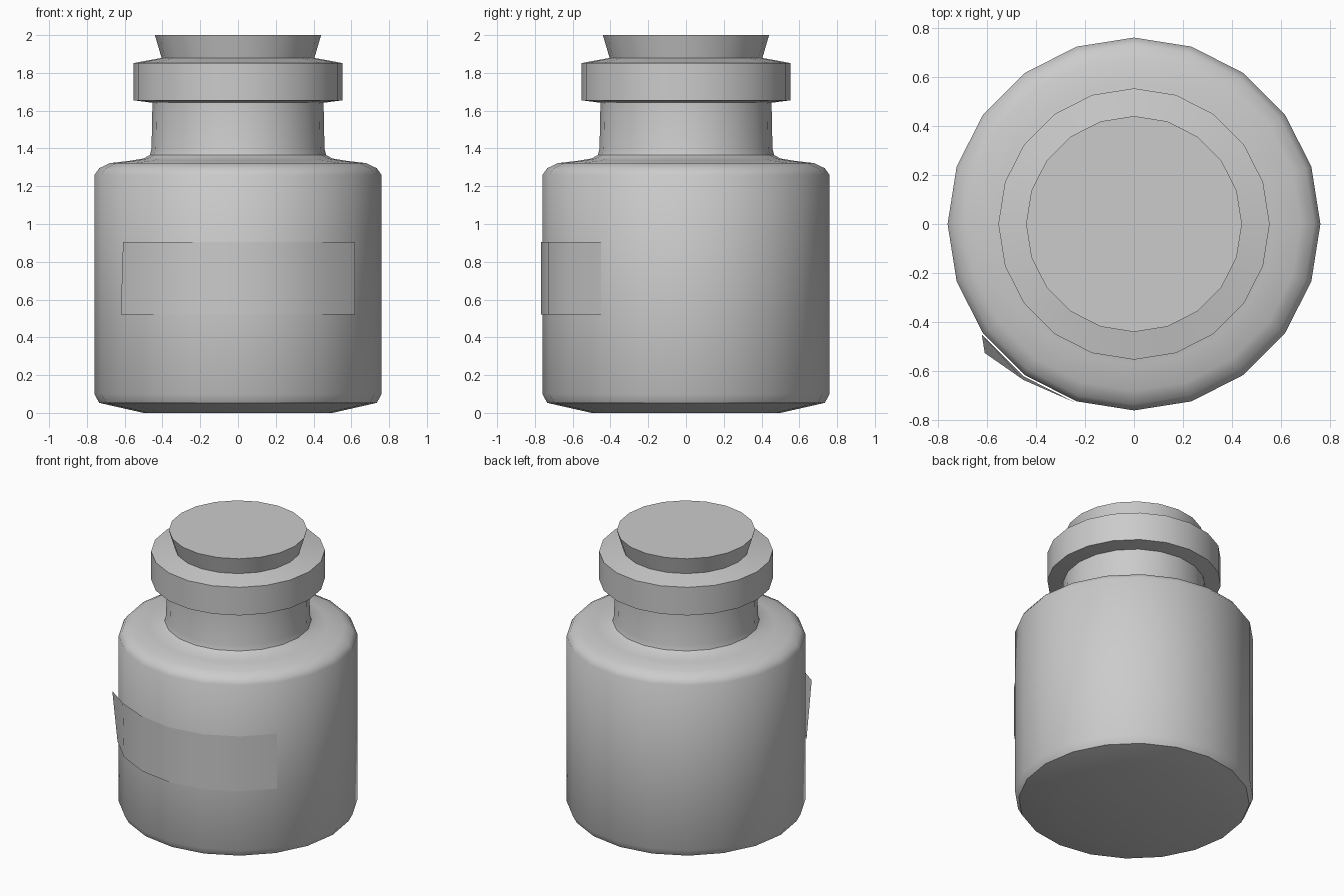
import bpy, bmesh
from math import sin, cos, radians, tau

if "Cube" in bpy.data.objects:
    bpy.data.objects.remove(bpy.data.objects["Cube"])

SIDES = 20


def finish(name, bm, angle=None):
    mesh = bpy.data.meshes.new(name)
    bm.to_mesh(mesh)
    bm.free()
    obj = bpy.data.objects.new(name, mesh)
    bpy.context.collection.objects.link(obj)
    if angle:
        bpy.ops.object.select_all(action='DESELECT')
        obj.select_set(True)
        bpy.context.view_layer.objects.active = obj
        bpy.ops.object.shade_smooth_by_angle(angle=radians(angle))
    return obj


def lathe(name, profile, cap_top, angle=40):
    """Turn (radius, height) points, listed bottom to top, about z."""
    bm = bmesh.new()
    rings = [[bm.verts.new((r * cos(tau * i / SIDES), r * sin(tau * i / SIDES), z))
              for i in range(SIDES)] for r, z in profile]
    for low, high in zip(rings, rings[1:]):
        for i in range(SIDES):
            j = (i + 1) % SIDES
            bm.faces.new((low[i], low[j], high[j], high[i]))
    bm.faces.new(rings[0][::-1])
    if cap_top:
        bm.faces.new(rings[-1])
    return finish(name, bm, angle)


# Bottle: base, body, rounded shoulder, neck and thick lip
lathe("bottle", [
    (0.50, 0.0), (0.735, 0.053), (0.76, 0.10), (0.76, 1.26), (0.735, 1.295),
    (0.68, 1.322), (0.57, 1.335), (0.50, 1.347), (0.467, 1.365), (0.458, 1.40),
    (0.453, 1.642), (0.553, 1.655), (0.553, 1.852), (0.40, 1.88)], cap_top=False)

# Tapered stopper, pushed into the lip
lathe("stopper", [(0.375, 1.78), (0.44, 2.0)], cap_top=True)

# Paper label wrapped over the front, its upper left corner peeling away
bm = bmesh.new()
columns = []
for i in range(7):
    a = radians(216 + 18 * i)
    x, y = 0.767 * cos(a), 0.767 * sin(a)
    peel = {0: (0.012, -0.075), 1: (0.0, -0.015)}.get(i, (0, 0))
    columns.append((bm.verts.new((x, y, 0.52)),
                    bm.verts.new((x + peel[0], y + peel[1], 0.905))))
for (a, b), (c, d) in zip(columns, columns[1:]):
    bm.faces.new((a, c, d, b))
finish("label", bm, 40)
